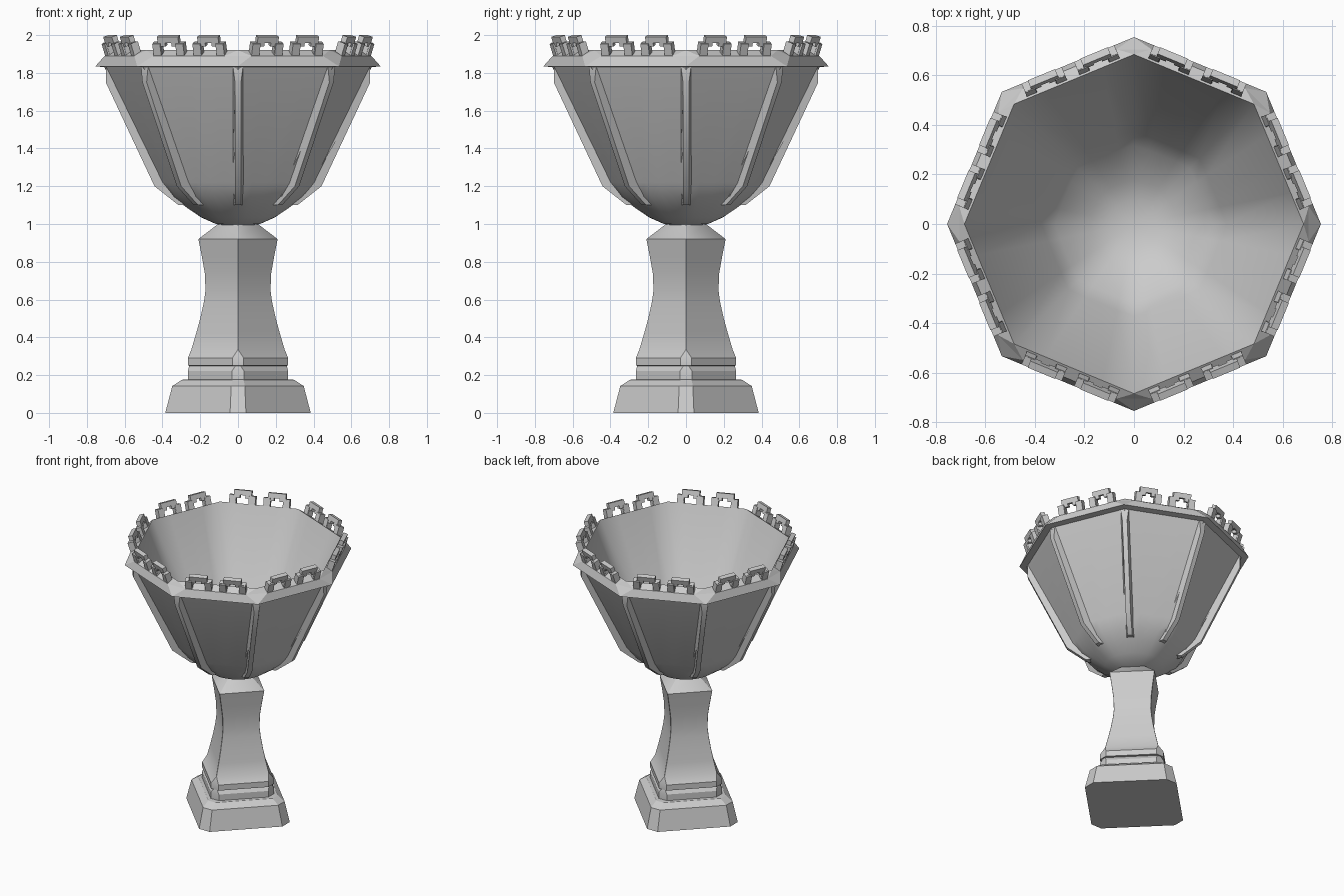
import bpy, bmesh, math
from mathutils import Matrix, Vector

old = bpy.data.objects.get("Cube")
if old:
    bpy.data.objects.remove(old, do_unlink=True)

stone = bpy.data.materials.new("grey_stone")
stone.use_nodes = True
GREY = (0.6, 0.6, 0.6, 1)
stone.diffuse_color = GREY
stone.node_tree.nodes["Principled BSDF"].inputs["Base Color"].default_value = GREY

EIGHTH = math.pi / 4


def finish(name, bm, angle=None):
    """Turn a bmesh into a named object, smooth below the given angle."""
    bmesh.ops.remove_doubles(bm, verts=bm.verts, dist=0.0005)
    bmesh.ops.recalc_face_normals(bm, faces=bm.faces)
    mesh = bpy.data.meshes.new(name)
    bm.to_mesh(mesh)
    bm.free()
    mesh.materials.append(stone)
    if angle:
        mesh.shade_smooth()
        mesh.set_sharp_from_angle(angle=math.radians(angle))
    obj = bpy.data.objects.new(name, mesh)
    bpy.context.collection.objects.link(obj)
    return obj


def loft(name, rings, angle, open_top=False):
    """Skin a stack of rings, closing the bottom and optionally the top."""
    bm = bmesh.new()
    loops = [[bm.verts.new(p) for p in ring] for ring in rings]
    for a, b in zip(loops, loops[1:]):
        for i in range(len(a)):
            j = (i + 1) % len(a)
            bm.faces.new((a[i], a[j], b[j], b[i]))
    bm.faces.new(loops[0])
    if not open_top:
        bm.faces.new(loops[-1])
    return finish(name, bm, angle)


def bar(bm, points, place):
    """Closed outline of (x, z, half depth), thickened along y, then placed."""
    lo, hi = [[bm.verts.new(place @ Vector((x, s * h, z))) for x, z, h in points]
              for s in (-1, 1)]
    bm.faces.new(lo)
    bm.faces.new(hi[::-1])
    for i in range(len(points)):
        j = (i + 1) % len(points)
        bm.faces.new((lo[i], lo[j], hi[j], hi[i]))


# Pedestal: square with chamfered corners (corner reach, half chamfer, height)
def square_ring(r, c, z):
    pts = []
    for k in range(4):
        turn = Matrix.Rotation(k * math.pi / 2, 3, 'Z')
        pts += [turn @ Vector((r, s * c, z)) for s in (-1, 1)]
    return pts


foot = [(.385, .042, 0), (.348, .036, .142), (.298, .03, .175), (.266, .03, .178)]
loft("pedestal_foot", [square_ring(*p) for p in foot], 20)
band = [(.266, .032, .17), (.266, .032, .222), (.257, .012, .252)]
loft("pedestal_band", [square_ring(*p) for p in band], 30)
shaft = [(.25, .02, .249), (.266, .03, .25), (.266, .03, .29), (.247, .001, .335),
         (.222, .001, .42), (.20, .001, .5), (.18, .001, .59), (.172, .001, .65),
         (.176, .001, .74), (.19, .001, .82), (.21, .001, .92), (.105, .001, 1.0)]
loft("pedestal_shaft", [square_ring(*p) for p in shaft], 35)


# Bowl: octagon that rounds off towards the bottom (reach, roundness, height)
def bowl_ring(r, blend, z, n=32):
    pts = []
    for i in range(n):
        a = i * math.tau / n
        octagon = math.cos(EIGHTH / 2) / math.cos(a % EIGHTH - EIGHTH / 2)
        rr = r * (octagon * (1 - blend) + blend * .97)
        pts.append((rr * math.cos(a), rr * math.sin(a), z))
    return pts


outside = [(.02, 1, .985), (.12, 1, 1.0), (.2, .8, 1.035), (.28, .5, 1.09),
           (.35, .25, 1.145), (.41, 0, 1.22), (.71, 0, 1.835)]
loft("bowl_outside", [bowl_ring(*p) for p in outside], 30, open_top=True)
inside = [(.02, 1, 1.04), (.1, 1, 1.047), (.18, .8, 1.08), (.25, .5, 1.125),
          (.32, .25, 1.18), (.375, .1, 1.24), (.685, 0, 1.92)]
bowl_inside = loft("bowl_inside", [bowl_ring(*p) for p in inside], 80, open_top=True)
bowl_inside.data.flip_normals()

# Rim: bevelled octagon with a kite facet on each corner
bm = bmesh.new()


def corner(r, k, z):
    return bm.verts.new((r * math.cos(k * EIGHTH), r * math.sin(k * EIGHTH), z))


low, top, under = [[corner(r, k, z) for k in range(8)]
                   for r, z in ((.755, 1.835), (.685, 1.92), (.69, 1.828))]
mid = []
for k in range(8):
    turn = Matrix.Rotation((k + .5) * EIGHTH, 3, 'Z')
    mid.append([bm.verts.new(turn @ Vector((.679, s * .205, 1.89))) for s in (-1, 1)])
for k in range(8):
    j = (k + 1) % 8
    (a, b), before = mid[k], mid[k - 1][1]
    bm.faces.new((low[k], low[j], b, a))
    bm.faces.new((a, b, top[j], top[k]))
    bm.faces.new((low[k], a, before))
    bm.faces.new((top[k], before, a))
    bm.faces.new((under[k], under[j], low[j], low[k]))
finish("rim", bm)

# Ribs: bent bars with a narrower front, down the eight corners of the bowl
rib = [(.67, 1.83, .03), (.70, 1.83, .026), (.70, 1.75, .016), (.442, 1.2, .016),
       (.315, 1.1, .016), (.26, 1.1, .03), (.39, 1.22, .03)]
bm = bmesh.new()
for k in range(8):
    bar(bm, rib, Matrix.Rotation(k * EIGHTH, 4, 'Z'))
finish("corner_ribs", bm, 30)

# Crenellations: two stepped arches on each side of the rim, leaning outwards
half_arch = [(.088, -.012), (.088, .066), (.06, .066), (.06, .1)]
half_hole = [(.018, .066), (.018, .046), (.042, .046), (.042, -.012)]
outline = (half_arch + [(-x, z) for x, z in half_arch[::-1]]
           + [(-x, z) for x, z in half_hole[::-1]] + half_hole)
arch = [(x, z, .015) for x, z in outline]
leg = [(x, z, .021) for x, z in ((.022, -.012), (.022, .064), (-.022, .064), (-.022, -.012))]
lean = Matrix.Rotation(math.radians(-18), 4, 'X')
bm = bmesh.new()
for k in range(8):
    turn = Matrix.Rotation((k + .5) * EIGHTH - math.pi / 2, 4, 'Z')
    for s in (-.115, .115):
        place = turn @ Matrix.Translation((s, .655, 1.9)) @ lean
        bar(bm, arch, place)
        for t in (-.066, .066):
            bar(bm, leg, place @ Matrix.Translation((t, .003, 0)))
finish("crenellations", bm)
